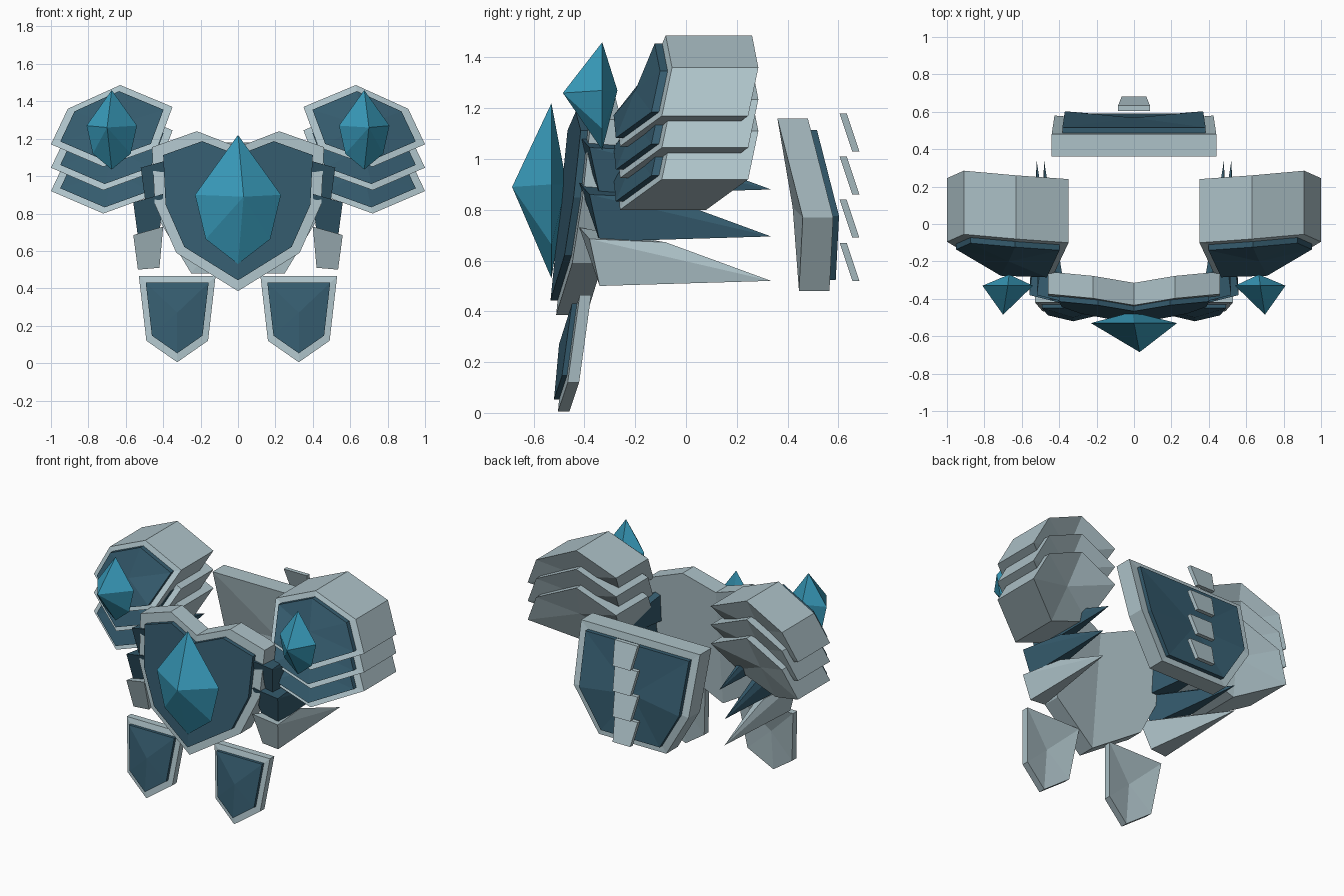
import bpy, bmesh
from mathutils import Vector

if "Cube" in bpy.data.objects:
    bpy.data.objects.remove(bpy.data.objects["Cube"])


def material(name, rgb):
    m = bpy.data.materials.new(name)
    m.diffuse_color = (*rgb, 1)
    m.use_nodes = True
    m.node_tree.nodes["Principled BSDF"].inputs["Base Color"].default_value = m.diffuse_color
    return m


STEEL = material("pale_steel", (0.42, 0.54, 0.58))
NAVY = material("navy_panel", (0.035, 0.105, 0.155))
TEAL = material("teal_crystal", (0.04, 0.33, 0.50))


def make(name, verts, faces, mat):
    bm = bmesh.new()
    vs = [bm.verts.new(v) for v in verts]
    for f in faces:
        bm.faces.new([vs[i] for i in f])
    bmesh.ops.recalc_face_normals(bm, faces=bm.faces)
    mesh = bpy.data.meshes.new(name)
    bm.to_mesh(mesh)
    bm.free()
    mesh.materials.append(mat)
    ob = bpy.data.objects.new(name, mesh)
    bpy.context.collection.objects.link(ob)
    return ob


def slab(name, ring, centre, depth, mat):
    """Closed slab: outline ring fanned to a centre point, extruded along y."""
    n = len(ring)
    front = [Vector(p) for p in ring] + [Vector(centre)]
    back = [p + Vector((0, depth, 0)) for p in front]
    faces = []
    for i in range(n):
        j = (i + 1) % n
        faces += [(i, j, n), (j + n + 1, i + n + 1, 2 * n + 1),
                  (i, i + n + 1, j + n + 1, j)]
    return make(name, front + back, faces, mat)


def plate(name, ring, centre, depth, inset, lift):
    """Steel slab plus a smaller navy panel standing proud of its outer face."""
    slab(name, ring, centre, depth, STEEL)
    c = Vector(centre)
    off = Vector((0, lift, 0))
    small = [c + (Vector(p) - c) * inset + off for p in ring]
    slab(name + "_panel", small, c + off, -lift * 1.5, NAVY)


def mirrored(half):
    """Complete an outline given from the top centre down the +x side."""
    return half + [(-x, y, z) for x, y, z in reversed(half) if x > 0.001]


def gem(name, c, w, up, down, tip):
    """Faceted crystal: six-sided outline with front and back points."""
    x, y, z = c
    ring = [(0, up), (w, 0), (w * .75, -down * .64), (0, -down),
            (-w * .75, -down * .64), (-w, 0)]
    verts = [(x + a, y, z + b) for a, b in ring]
    verts += [(x + tip, y - .155, z - .01), (x - tip * .3, y + .06, z)]
    faces = []
    for i in range(6):
        j = (i + 1) % 6
        faces += [(i, j, 6), (j, i, 7)]
    make(name, verts, faces, TEAL)


# Chest plate and crystal
def chest_y(x, z):
    return -0.47 + 0.13 * abs(x) + 0.1 * (z - 0.8)


half = [(0, 1.155), (.22, 1.24), (.46, 1.155), (.445, .85), (.33, .59), (0, .385)]
plate("chest_plate", mirrored([(x, chest_y(x, z), z) for x, z in half]),
      (0, chest_y(0, .83), .83), .12, .87, -.028)
gem("chest_crystal", (0, -.53, .90), .23, .32, .37, .03)

# Back plate
plate("back_plate", mirrored([(.44, .48, 1.16), (.425, .58, .77), (.25, .565, .48)]),
      (0, .54, .81), -.12, .87, .028)

# Spine plates, tapered and tilted
for i in range(4):
    z = 1.18 - .17 * i
    slab("spine_plate", [(-.085, .605, z), (.085, .605, z),
                         (.065, .655, z - .15), (-.065, .655, z - .15)],
         (0, .63, z - .075), .028, STEEL)

for s in (-1, 1):
    side = "right" if s > 0 else "left"

    # Shoulder guard of three stacked hexagonal layers, with crystal
    hexagon = [(.63, -.08, 1.487), (.91, -.055, 1.36), (1.0, -.095, 1.17),
               (.72, -.26, 1.05), (.43, -.27, 1.155), (.35, -.10, 1.37)]
    for k in range(3):
        d = -.125 * k
        plate(side + "_shoulder_layer", [(s * x, y, z + d) for x, y, z in hexagon],
              (s * .67, -.17, 1.27 + d), .34, .85, -.03)
    gem(side + "_shoulder_crystal", (s * .675, -.33, 1.27), .135, .19, .235, s * .025)

    # Hip plate
    hip = [(.12, .465), (.53, .465), (.49, .12), (.325, .005), (.16, .12)]
    plate(side + "_hip_plate",
          [(s * x, -.505 + .12 * z + .15 * abs(x - .325), z) for x, z in hip],
          (s * .325, -.48, .27), .045, .82, -.02)

    # Rib blades tapering backward to a point
    for k, (dz, mat) in enumerate([(0, STEEL), (.175, NAVY), (.36, NAVY)]):
        verts = [(.40, -.42, .73), (.56, -.38, .685), (.535, -.34, .50),
                 (.42, -.34, .51), (.52, -.08, .672), (.52, .335, .52)]
        f = -.04 if k == 2 else 0
        make(side + "_rib_blade", [(s * (x + f), y, z + dz) for x, y, z in verts],
             [(0, 1, 2, 3), (0, 4, 1), (1, 4, 5), (1, 5, 2), (2, 5, 3),
              (3, 5, 0), (0, 5, 4)], mat)
